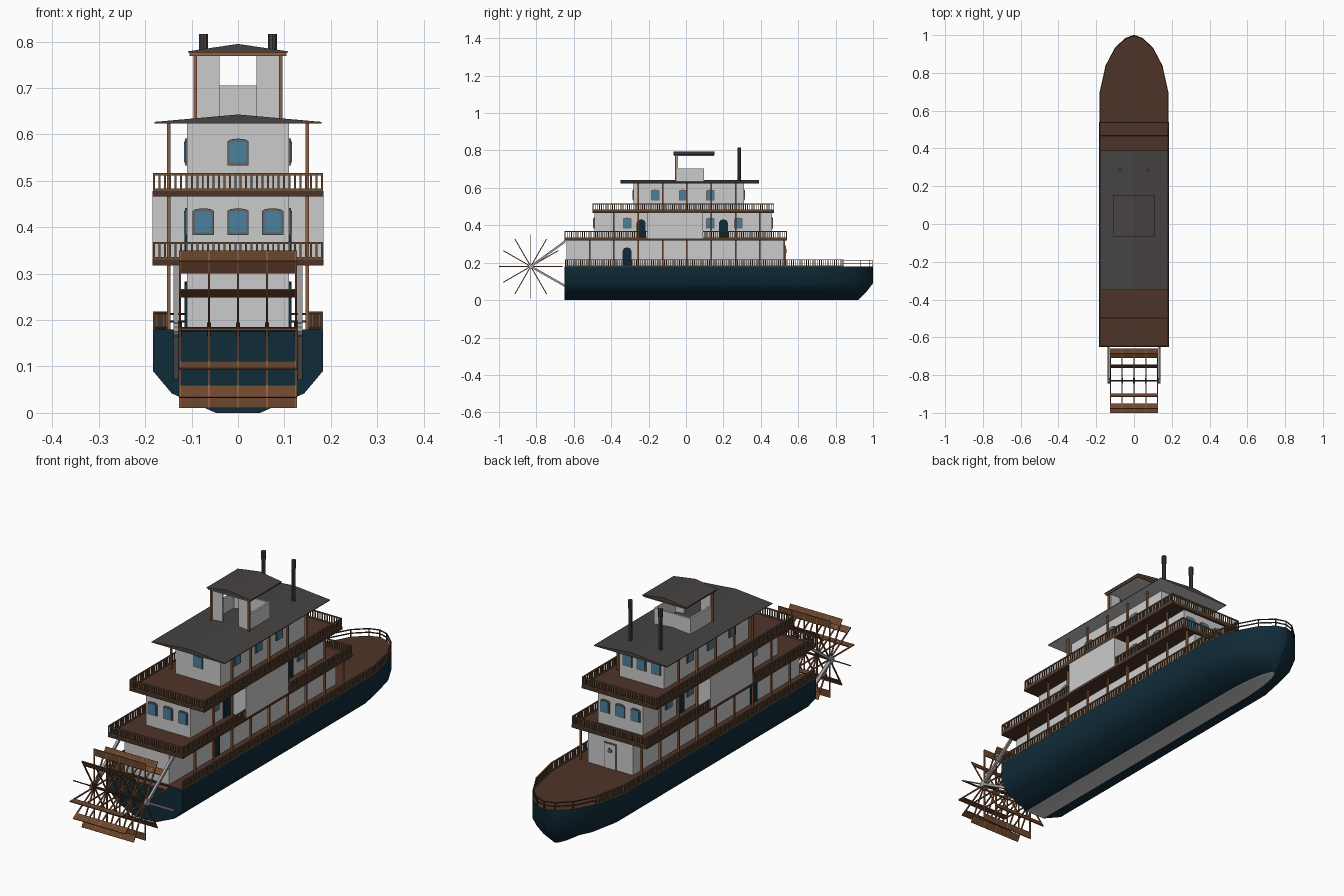
import bpy, bmesh, math
from mathutils import Vector, Matrix

if "Cube" in bpy.data.objects:
    bpy.data.objects.remove(bpy.data.objects["Cube"])


def mat(name, r, g, b):
    m = bpy.data.materials.new(name)
    m.diffuse_color = (r, g, b, 1)
    m.use_nodes = True
    m.node_tree.nodes["Principled BSDF"].inputs["Base Color"].default_value = m.diffuse_color
    return m


NAVY = mat("navy hull", 0.005, 0.024, 0.040)
DECK = mat("dark deck brown", 0.076, 0.034, 0.021)
WHITE = mat("white paint", 0.60, 0.60, 0.60)
ROOF = mat("charcoal roof", 0.063, 0.055, 0.055)
WOOD = mat("orange wood", 0.28, 0.115, 0.05)
BOARD = mat("paddle wood", 0.15, 0.062, 0.027)
RAIL = mat("railing brown", 0.15, 0.085, 0.045)
GLASS = mat("blue glass", 0.07, 0.22, 0.34)
FRAME = mat("grey frame", 0.13, 0.13, 0.13)
METAL = mat("light metal", 0.35, 0.35, 0.36)


def finish(name, bm, *mats):
    bmesh.ops.recalc_face_normals(bm, faces=bm.faces)
    me = bpy.data.meshes.new(name)
    bm.to_mesh(me)
    bm.free()
    for m in mats:
        me.materials.append(m)
    ob = bpy.data.objects.new(name, me)
    bpy.context.collection.objects.link(ob)
    return ob


def box(bm, x0, x1, y0, y1, z0, z1):
    m = Matrix.Translation(((x0 + x1) / 2, (y0 + y1) / 2, (z0 + z1) / 2))
    bmesh.ops.create_cube(bm, size=1, matrix=m @ Matrix.Diagonal((x1 - x0, y1 - y0, z1 - z0, 1)))


def bar(bm, a, b, w, sides=4):
    # straight rod from a to b
    a, b = Vector(a), Vector(b)
    d = b - a
    r = w / 2 * (math.sqrt(2) if sides == 4 else 1)
    m = Matrix.Translation((a + b) / 2) @ d.to_track_quat('Z', 'Y').to_matrix().to_4x4()
    m = m @ Matrix.Rotation(math.pi / 4 if sides == 4 else 0, 4, 'Z')
    bmesh.ops.create_cone(bm, cap_ends=True, segments=sides, radius1=r, radius2=r,
                          depth=d.length, matrix=m)


def prism(bm, outline, place, d0, d1):
    # extrude a 2D outline between two depths
    lo = [bm.verts.new(place(u, v, d0)) for u, v in outline]
    hi = [bm.verts.new(place(u, v, d1)) for u, v in outline]
    n = len(lo)
    bm.faces.new(lo)
    bm.faces.new(hi)
    for i in range(n):
        bm.faces.new((lo[i], lo[(i + 1) % n], hi[(i + 1) % n], hi[i]))


# Hull: stations along y, each with a chamfered section
OUT = [(0.183, -0.65), (0.183, 0.69), (0.15, 0.84), (0.10, 0.935), (0.045, 0.985), (0.003, 1.0)]
SECT = [(1, 0.18, 1), (1, 0.09, 1), (0.78, 0.042, 0.88), (0.26, 0.0, 0.74)]
bm = bmesh.new()
rings = []
for w, y in OUT:
    half = [(w * f, y if y < 0.69 else 0.69 + (y - 0.69) * g, z) for f, z, g in SECT]
    pts = half + [(-x, yy, z) for x, yy, z in reversed(half)]
    rings.append([bm.verts.new(p) for p in pts])
for r, s in zip(rings, rings[1:]):
    for i in range(8):
        j = (i + 1) % 8
        bm.faces.new((r[i], r[j], s[j], s[i]))
bm.faces.new(rings[0])
bm.faces.new(rings[-1])
hull = finish("hull", bm, NAVY, DECK, WHITE)
for p in hull.data.polygons:
    p.material_index = 1 if p.normal.z > 0.9 else 2 if p.normal.z < -0.98 else 0
hull.data.shade_smooth()
hull.data.set_sharp_from_angle(angle=math.radians(42))

# Upper decks
for name, y0, y1, z in (("second_deck", -0.65, 0.54, 0.33), ("third_deck", -0.50, 0.47, 0.478)):
    bm = bmesh.new()
    box(bm, -0.184, 0.184, y0, y1, z - 0.012, z)
    finish(name, bm, DECK)

# Cabins
for name, w, y0, y1, z0, z1 in (("lower_cabin", 0.11, -0.64, 0.53, 0.18, 0.32),
                                ("middle_cabin", 0.11, -0.49, 0.46, 0.33, 0.467),
                                ("middle_wide_room", 0.184, -0.205, 0.09, 0.33, 0.467),
                                ("upper_cabin", 0.11, -0.28, 0.31, 0.478, 0.626)):
    bm = bmesh.new()
    box(bm, -w, w, y0, y1, z0, z1)
    finish(name, bm, WHITE)

# Pilot house: low walls, tall rear panels with a doorway
bm = bmesh.new()
for s in (-1, 1):
    box(bm, *sorted((s * 0.04, s * 0.09)), -0.052, -0.044, 0.628, 0.772)
    box(bm, *sorted((s * 0.082, s * 0.09)), -0.05, 0.095, 0.628, 0.705)
box(bm, -0.09, 0.09, 0.089, 0.097, 0.628, 0.705)
finish("pilot_house", bm, WHITE)
bm = bmesh.new()
for s in (-1, 1):
    bar(bm, (s * 0.092, -0.055, 0.63), (s * 0.092, -0.055, 0.774), 0.008)
    bar(bm, (s * 0.1, -0.063, 0.773), (s * 0.1, 0.148, 0.773), 0.007)
for y in (-0.06, 0.145):
    bar(bm, (-0.104, y, 0.773), (0.104, y, 0.773), 0.007)
finish("pilot_house_frame", bm, WOOD)

# Gabled roofs with pale ceilings
for name, w, y0, y1, z0, z1 in (("main_roof", 0.18, -0.35, 0.39, 0.624, 0.643),
                                ("pilot_roof", 0.108, -0.067, 0.153, 0.776, 0.795)):
    bm = bmesh.new()
    prism(bm, [(-w, z0), (w, z0), (w, z0 + 0.003), (0, z1), (-w, z0 + 0.003)],
          lambda u, v, d: (u, d, v), y0, y1)
    ob = finish(name, bm, ROOF, WHITE)
    for p in ob.data.polygons:
        p.material_index = int(p.normal.z < -0.9)

# Chimneys
for s, name in ((-1, "left_chimney"), (1, "right_chimney")):
    bm = bmesh.new()
    bar(bm, (s * 0.074, 0.285, 0.625), (s * 0.074, 0.285, 0.815), 0.017, 10)
    bar(bm, (s * 0.074, 0.285, 0.78), (s * 0.074, 0.285, 0.816), 0.02, 10)
    finish(name, bm, ROOF)


# Railings: balusters between two rails along a path
def railing(name, paths, z, h=0.036, step=0.0115):
    bm = bmesh.new()
    for path in paths:
        for (ax, ay), (bx, by) in zip(path, path[1:]):
            for zz in (z + 0.003, z + h):
                bar(bm, (ax, ay, zz), (bx, by, zz), 0.005)
            n = max(1, round(math.hypot(bx - ax, by - ay) / step))
            for i in range(n + 1):
                x, y = ax + (bx - ax) * i / n, ay + (by - ay) * i / n
                bar(bm, (x, y, z), (x, y, z + h), 0.0042)
    finish(name, bm, RAIL)


E = 0.181
railing("main_deck_railing", [[(s * E, -0.645), (s * E, 0.69), (s * 0.148, 0.84)] for s in (-1, 1)], 0.18)
railing("second_deck_railing", [[(-E, -0.205), (-E, -0.647), (E, -0.647), (E, -0.205)],
                                [(-E, 0.09), (-E, 0.537), (E, 0.537), (E, 0.09)]], 0.33)
railing("third_deck_railing", [[(-E, -0.497), (E, -0.497), (E, 0.467), (-E, 0.467), (-E, -0.497)]], 0.478)

# Bow rail: two thin pipes round the bow
bm = bmesh.new()
half = [(0.148, 0.84), (0.098, 0.932), (0.044, 0.982), (0, 0.996)]
path = half + [(-x, y) for x, y in reversed(half[:-1])]
for (ax, ay), (bx, by) in zip(path, path[1:]):
    for z in (0.197, 0.213):
        bar(bm, (ax, ay, z), (bx, by, z), 0.004)
for x, y in path:
    bar(bm, (x, y, 0.18), (x, y, 0.213), 0.004)
finish("bow_rail", bm, DECK)

# Deck posts
bm = bmesh.new()
for s in (-1, 1):
    for z0, z1, first, last in ((0.18, 0.32, 0, 8), (0.33, 0.467, 1, 7), (0.478, 0.626, 2, 6)):
        for i in range(first, last + 1):
            y = -0.515 + 0.13 * i
            bar(bm, (s * 0.149, y, z0), (s * 0.149, y, z1), 0.008)
finish("deck_posts", bm, WOOD)


# Windows and doors: thin plates on walls
def arch(w, h, rise):
    return [(-w, -h), (w, -h), (w, h - rise), (w * 0.7, h - rise * 0.3), (0, h),
            (-w * 0.7, h - rise * 0.3), (-w, h - rise)]


def on_wall(axis, wall, c, z):
    s = 1 if wall > 0 else -1
    if axis == 'x':
        return lambda u, v, d: (wall + s * d, c + u, z + v)
    return lambda u, v, d: (c + u, wall + s * d, z + v)


spots = [('y', -0.49, c, 0.412) for c in (-0.075, 0, 0.075)]
spots += [('y', 0.46, c, 0.412) for c in (-0.075, 0, 0.075)]
spots += [('y', 0.31, c, 0.562) for c in (-0.07, 0, 0.07)] + [('y', -0.28, 0, 0.562)]
for s in (-0.11, 0.11):
    spots += [('x', s, c, 0.412) for c in (-0.315, 0.13, 0.28)]
    spots += [('x', s, c, 0.562) for c in (-0.165, -0.015, 0.13)]
frames, panes, doors = bmesh.new(), bmesh.new(), bmesh.new()
for sp in spots:
    prism(frames, arch(0.023, 0.029, 0.006), on_wall(*sp), -0.002, 0.004)
    prism(panes, arch(0.018, 0.023, 0.003), on_wall(*sp), -0.001, 0.006)
for s in (-0.11, 0.11):
    for c, z in ((-0.315, 0.233), (-0.24, 0.383), (0.2, 0.383)):
        prism(doors, arch(0.024, 0.05, 0.02), on_wall('x', s, c, z), -0.002, 0.005)
finish("window_frames", frames, FRAME)
finish("window_panes", panes, GLASS)
finish("side_doors", doors, NAVY)

# Bow door with surround and round window
bm = bmesh.new()
box(bm, -0.03, 0.03, 0.528, 0.533, 0.18, 0.295)
bar(bm, (0, 0.53, 0.262), (0, 0.537, 0.262), 0.022, 12)
finish("bow_door_frame", bm, FRAME)
bm = bmesh.new()
box(bm, -0.025, 0.025, 0.529, 0.535, 0.182, 0.29)
finish("bow_door", bm, WHITE)

# Paddle wheel: twelve radial boards on five sets of spokes
CY, CZ = -0.83, 0.18
spokes, boards = bmesh.new(), bmesh.new()
for k in range(12):
    a = math.radians(30 * k)
    c, s = math.cos(a), math.sin(a)
    for x in (-0.125, -0.0625, 0, 0.0625, 0.125):
        bar(spokes, (x, CY, CZ), (x, CY + 0.168 * c, CZ + 0.168 * s), 0.005)
    t = 0.002
    prism(boards, [(0.14, -t), (0.17, -t), (0.17, t), (0.14, t)],
          lambda u, v, d: (d, CY + u * c - v * s, CZ + u * s + v * c), -0.127, 0.127)
finish("paddle_wheel_spokes", spokes, WOOD)
finish("paddle_wheel_boards", boards, BOARD)
bm = bmesh.new()
bar(bm, (-0.137, CY, CZ), (0.137, CY, CZ), 0.01, 8)
for x in (-0.125, -0.0625, 0, 0.0625, 0.125):
    bar(bm, (x - 0.004, CY, CZ), (x + 0.004, CY, CZ), 0.03, 10)
finish("paddle_wheel_axle", bm, DECK)

# Arms carrying the wheel
bm = bmesh.new()
for s in (-1, 1):
    for z in (0.315, 0.075):
        bar(bm, (s * 0.134, CY, CZ), (s * 0.134, -0.645, z), 0.011)
    bar(bm, (s * 0.129, CY, CZ), (s * 0.139, CY, CZ), 0.03, 10)
finish("wheel_arms", bm, METAL)
